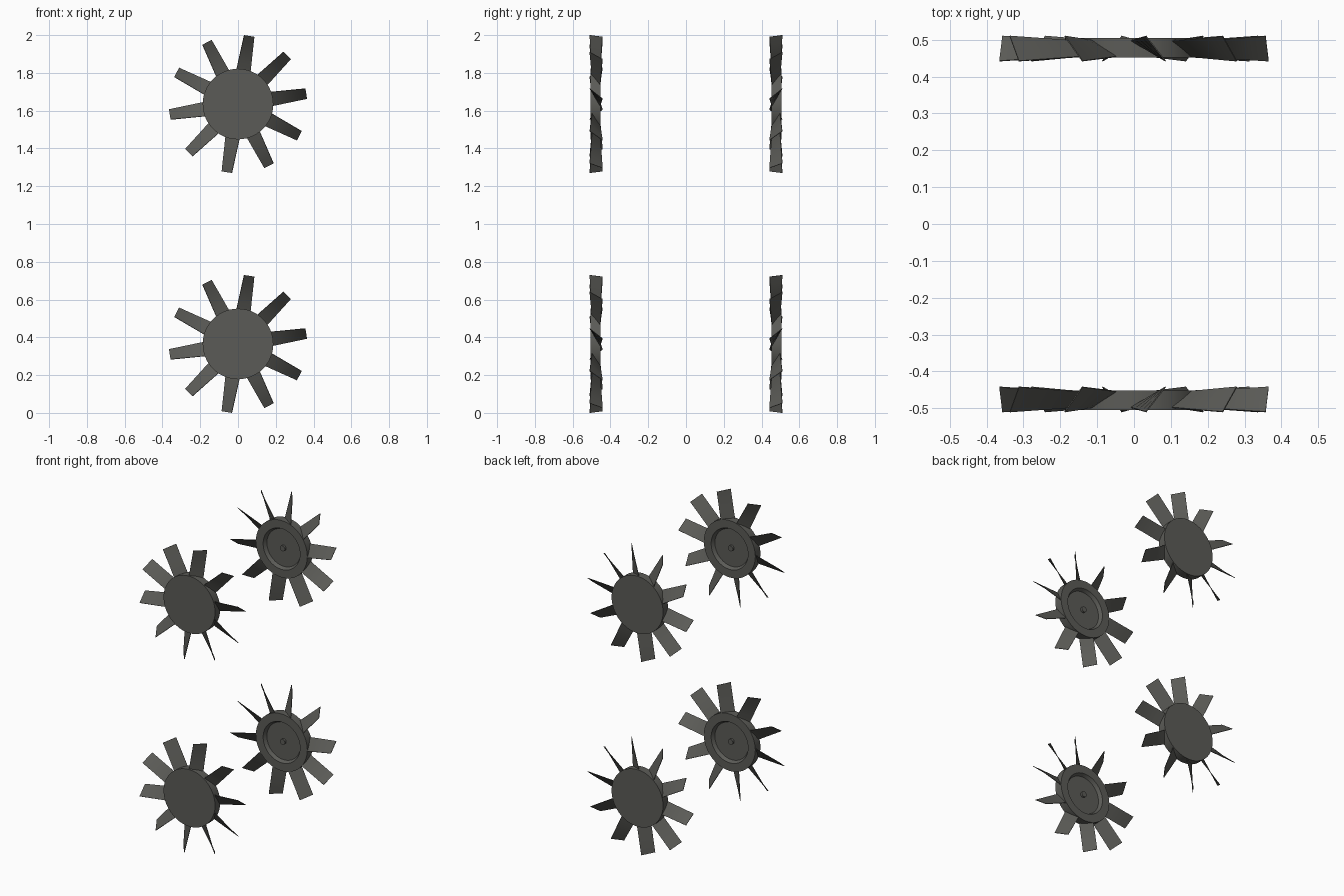
import bpy, bmesh, math
from mathutils import Vector

if "Cube" in bpy.data.objects:
    bpy.data.objects.remove(bpy.data.objects["Cube"])

grey = bpy.data.materials.new("dark_grey")
grey.diffuse_color = (0.105, 0.105, 0.095, 1)
grey.use_nodes = True
grey.node_tree.nodes["Principled BSDF"].inputs["Base Color"].default_value = grey.diffuse_color

BLADES, FIRST_ANGLE = 10, math.radians(8.7)
ROOT_R, TIP_R, THICK = 0.18, 0.3655, 0.003
BLADE_Y = 0.476
# hub section: radius, distance from the middle
HUB = [(0, 0.505), (0.187, 0.505), (0.187, 0.452), (0.134, 0.452), (0.122, 0.474),
       (0.018, 0.474), (0.018, 0.46), (0, 0.46)]


def finish(bm, name, angle):
    bmesh.ops.recalc_face_normals(bm, faces=bm.faces)
    me = bpy.data.meshes.new(name)
    bm.to_mesh(me)
    bm.free()
    me.materials.append(grey)
    ob = bpy.data.objects.new(name, me)
    bpy.context.collection.objects.link(ob)
    bpy.ops.object.select_all(action='DESELECT')
    ob.select_set(True)
    bpy.context.view_layer.objects.active = ob
    bpy.ops.object.shade_smooth_by_angle(angle=math.radians(angle))


# Turned hub with a recessed inner side and a small central boss
def hub(name, side, z):
    bm = bmesh.new()
    vs = [bm.verts.new((r, side * y, z)) for r, y in HUB]
    edges = [bm.edges.new(p) for p in zip(vs, vs[1:])]
    bmesh.ops.spin(bm, geom=vs + edges, cent=(0, 0, z), axis=(0, 1, 0),
                   angle=2 * math.pi, steps=48)
    bmesh.ops.remove_doubles(bm, verts=bm.verts, dist=1e-5)
    finish(bm, name, 30)


# Ring of thin twisted blades
def blades(name, side, z, segments=4):
    bm = bmesh.new()
    for i in range(BLADES):
        a = FIRST_ANGLE + i * 2 * math.pi / BLADES
        out = Vector((math.cos(a), 0, math.sin(a)))
        across = Vector((-math.sin(a), 0, math.cos(a)))
        depth = Vector((0, side, 0))
        rings = []
        for k in range(segments + 1):
            t = k / segments
            centre = Vector((0, side * BLADE_Y, z)) + out * (ROOT_R + t * (TIP_R - ROOT_R))
            half_w = 0.0375 - 0.0105 * t
            half_d = 0.022 + 0.012 * t
            chord = across * half_w + depth * half_d
            normal = (across * half_d - depth * half_w).normalized() * THICK / 2
            rings.append([bm.verts.new(centre + c * chord + n * normal)
                          for c, n in ((-1, -1), (1, -1), (1, 1), (-1, 1))])
        for r0, r1 in zip(rings, rings[1:]):
            for j in range(4):
                bm.faces.new((r0[j], r0[(j + 1) % 4], r1[(j + 1) % 4], r1[j]))
        bm.faces.new(rings[0])
        bm.faces.new(rings[-1])
    finish(bm, name, 30)


# Four fans: a mirrored front and back pair at two heights
for row, z in (("lower", 0.365), ("upper", 1.635)):
    for place, side in (("front", -1), ("back", 1)):
        hub(f"{row}_{place}_hub", side, z)
        blades(f"{row}_{place}_blades", side, z)
